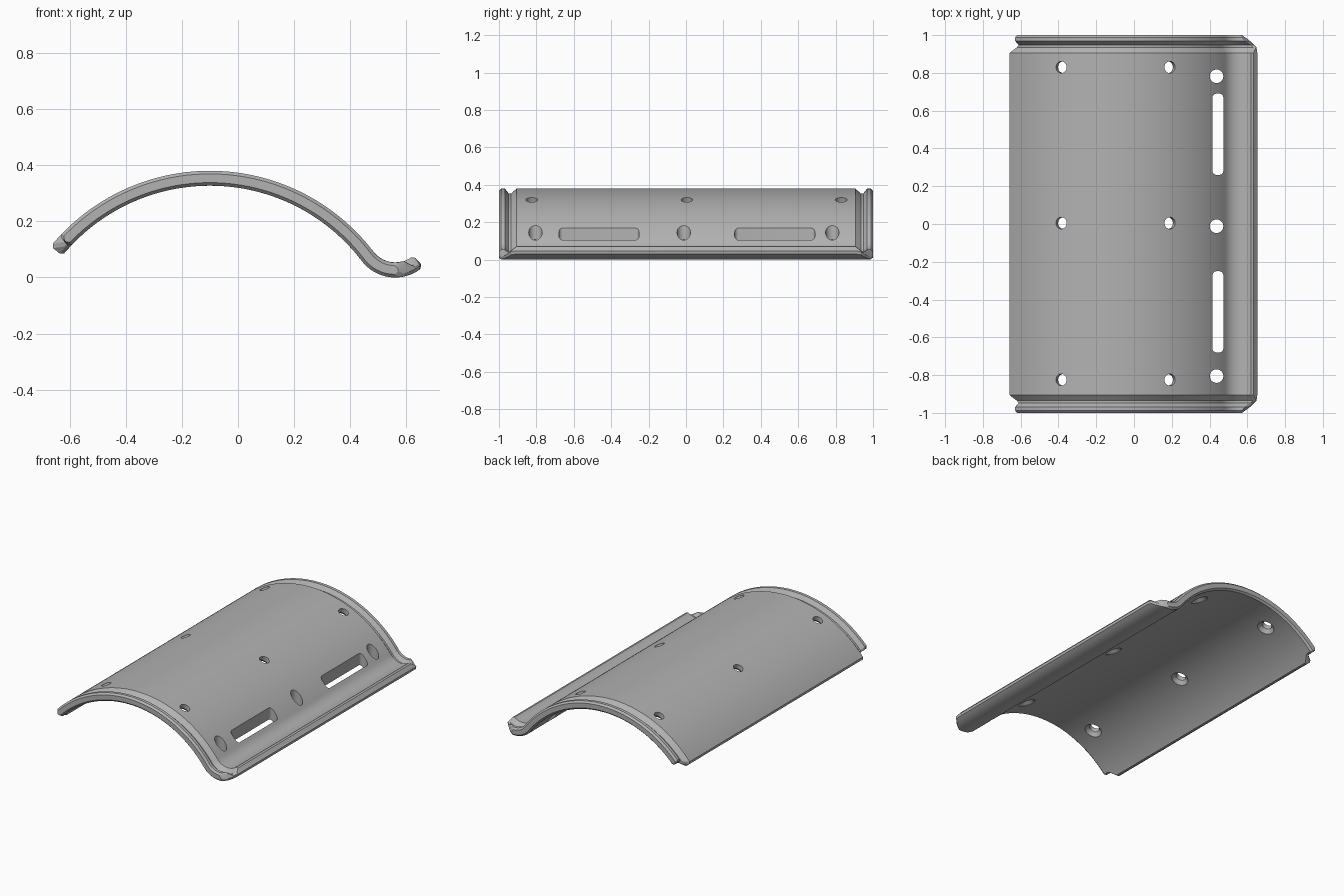
import bpy, bmesh, math
from mathutils import Vector, Matrix

cube = bpy.data.objects.get("Cube")
if cube:
    bpy.data.objects.remove(cube, do_unlink=True)

# Profile: a large arch flowing tangentially into a small gutter
HALF, BEV = 0.0265, 0.011
ARCH_C, ARCH_R = Vector((-0.10, 0, -0.353)), 0.7065
GUT_C, GUT_R = Vector((0.56, 0, 0.15)), 0.1235
A_START, A_JOIN, G_END = math.radians(140.7), math.radians(37.3), math.radians(312)
ARCH_LEN = ARCH_R * (A_START - A_JOIN)
TOTAL = ARCH_LEN + GUT_R * (G_END - A_JOIN - math.pi)
STEPS = 110


def shell_point(s, offset, y):
    """Point at arc length s along the profile, offset towards the upper side."""
    if s < ARCH_LEN:
        a, c, r = A_START - s / ARCH_R, ARCH_C, ARCH_R + offset
    else:
        a, c, r = A_JOIN + math.pi + (s - ARCH_LEN) / GUT_R, GUT_C, GUT_R - offset
    return Vector((c.x + r * math.cos(a), y, c.z + r * math.sin(a)))


def section(y, groove, inset, trim_left, trim_right):
    """Closed cross-section with bevelled long edges."""
    s0, s1 = trim_left, TOTAL - trim_right
    top, low = HALF - groove - inset, -HALF + inset
    run = [s0 + BEV + (s1 - s0 - 2 * BEV) * i / STEPS for i in range(STEPS + 1)]
    pts = [shell_point(s, top, y) for s in run]
    pts += [shell_point(s1, top - BEV, y), shell_point(s1, low + BEV, y)]
    pts += [shell_point(s, low, y) for s in reversed(run)]
    pts += [shell_point(s0, low + BEV, y), shell_point(s0, top - BEV, y)]
    return pts


def new_object(name, bm):
    bmesh.ops.recalc_face_normals(bm, faces=bm.faces)
    mesh = bpy.data.meshes.new(name)
    bm.to_mesh(mesh)
    bm.free()
    obj = bpy.data.objects.new(name, mesh)
    bpy.context.collection.objects.link(obj)
    return obj


# Curved shell: y, groove depth, bevel inset, left trim, right trim
half_rows = [(1.0, 0, BEV, 0.047, 0.08), (0.988, 0, 0, 0.045, 0.065),
             (0.968, 0, 0, 0.045, 0.04), (0.948, 0.026, 0, 0.043, 0.02),
             (0.935, 0.026, 0, 0.03, 0.005), (0.905, 0, 0, 0, 0)]
rows = [(-r[0],) + r[1:] for r in half_rows] + half_rows[::-1]
bm = bmesh.new()
rings = [[bm.verts.new(p) for p in section(*r)] for r in rows]
count = len(rings[0])
for a, b in zip(rings, rings[1:]):
    for i in range(count):
        j = (i + 1) % count
        bm.faces.new((a[i], a[j], b[j], b[i]))
for ring in (rings[0], rings[-1]):
    # End caps as strips between the upper and lower runs
    for i in range(STEPS):
        k = 2 * STEPS + 3 - i
        bm.faces.new((ring[i], ring[i + 1], ring[k - 1], ring[k]))
    bm.faces.new(ring[STEPS:STEPS + 4])
    bm.faces.new((ring[2 * STEPS + 3], ring[-2], ring[-1], ring[0]))
shell = new_object("curved_shell", bm)


def cut(bm_cut):
    """Subtract a cutter from the shell."""
    cutter = new_object("cutter", bm_cut)
    cutter.hide_render = True
    mod = shell.modifiers.new("cut", 'BOOLEAN')
    mod.operation, mod.solver, mod.object = 'DIFFERENCE', 'EXACT', cutter
    bpy.context.view_layer.objects.active = shell
    bpy.ops.object.modifier_apply(modifier=mod.name)
    bpy.data.objects.remove(cutter, do_unlink=True)


def lathe(bm, profile, matrix, sides=32):
    """Closed turned solid from (radius, height) pairs."""
    loops = [[bm.verts.new(matrix @ Vector((r * math.cos(math.tau * i / sides),
                                            r * math.sin(math.tau * i / sides), z)))
              for i in range(sides)] for r, z in profile]
    for a, b in zip(loops, loops[1:]):
        for i in range(sides):
            j = (i + 1) % sides
            bm.faces.new((a[i], a[j], b[j], b[i]))
    bm.faces.new(loops[0])
    bm.faces.new(loops[-1])


# Screw holes square to the arch, countersunk underneath
bm = bmesh.new()
for x in (-0.385, 0.19):
    tilt = math.asin((x - ARCH_C.x) / (ARCH_R + HALF))
    for y in (-0.825, 0.005, 0.83):
        pos = ARCH_C + Vector((math.sin(tilt), 0, math.cos(tilt))) * ARCH_R
        pos.y = y
        m = Matrix.Translation(pos) @ Matrix.Rotation(tilt, 4, 'Y')
        lathe(bm, [(0.053, -0.08), (0.053, -0.026), (0.031, -0.004), (0.031, 0.08)], m)

# Upright drain holes
for y in (-0.805, -0.012, 0.782):
    lathe(bm, [(0.036, -0.2), (0.036, 0.3)], Matrix.Translation((0.437, y, 0.1)))
cut(bm)

# Upright rounded slots
bm = bmesh.new()
for y in (-0.465, 0.475):
    outline = []
    for q, (sx, sy) in enumerate(((1, 1), (-1, 1), (-1, -1), (1, -1))):
        for k in range(7):
            a = math.pi / 2 * (q + k / 6)
            outline.append((0.444 + sx * 0.007 + 0.022 * math.cos(a),
                            y + sy * 0.193 + 0.022 * math.sin(a)))
    low = [bm.verts.new((px, py, -0.1)) for px, py in outline]
    high = [bm.verts.new((px, py, 0.4)) for px, py in outline]
    for i in range(len(outline)):
        j = (i + 1) % len(outline)
        bm.faces.new((low[i], low[j], high[j], high[i]))
    bm.faces.new(low)
    bm.faces.new(high)
cut(bm)

# Plain grey finish
grey = bpy.data.materials.new("plain_grey")
grey.use_nodes = True
color = (0.45, 0.45, 0.45, 1)
grey.diffuse_color = color
grey.node_tree.nodes["Principled BSDF"].inputs["Base Color"].default_value = color
shell.data.materials.clear()
shell.data.materials.append(grey)
for poly in shell.data.polygons:
    poly.material_index = 0

bpy.ops.object.select_all(action='DESELECT')
shell.select_set(True)
bpy.context.view_layer.objects.active = shell
bpy.ops.object.shade_smooth_by_angle(angle=math.radians(28))
